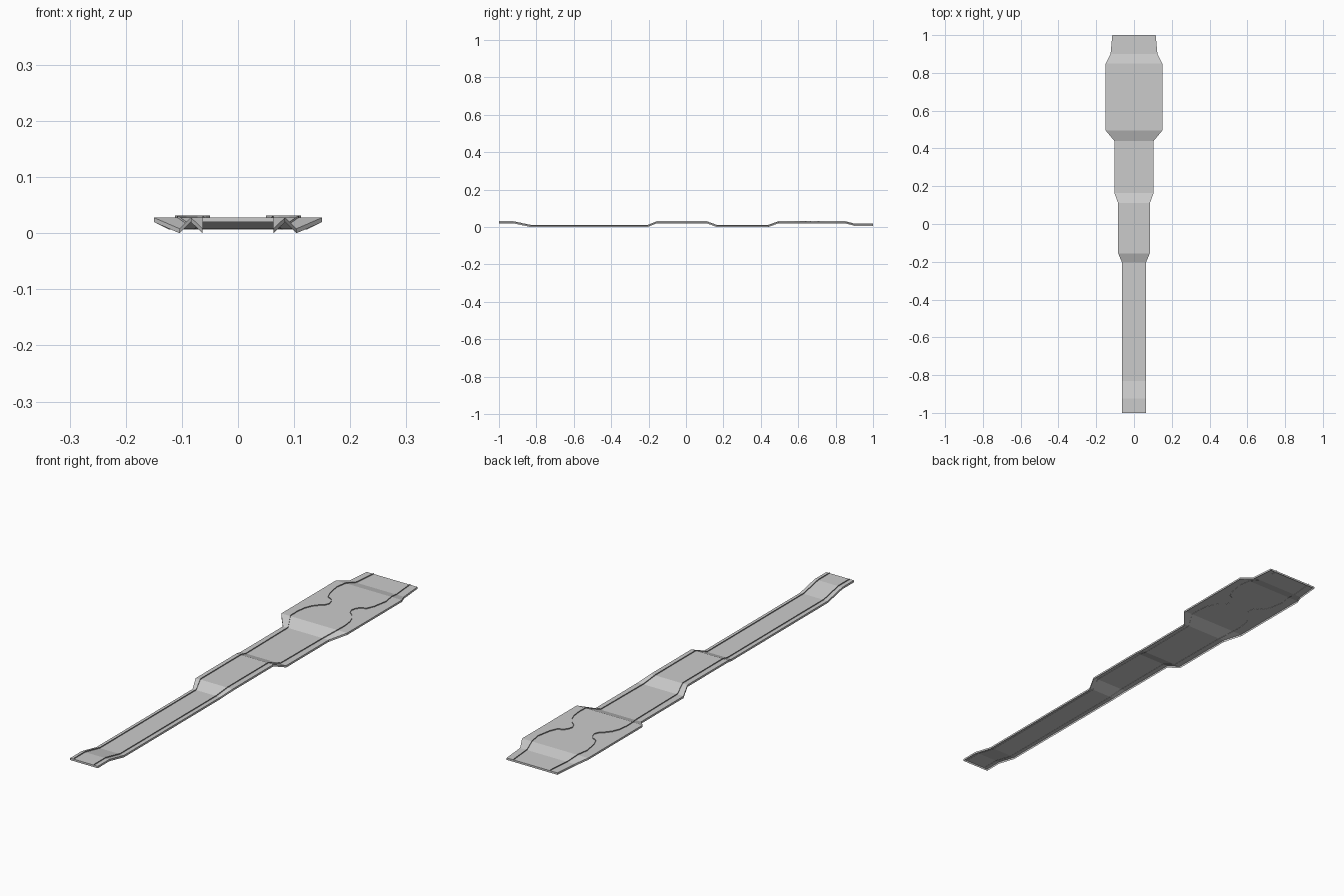
import bpy
import bmesh

cube = bpy.data.objects.get("Cube")
if cube:
    bpy.data.objects.remove(cube)

grey = bpy.data.materials.new("plain grey")
grey.use_nodes = True
grey.diffuse_color = (0.6, 0.6, 0.6, 1)
grey.node_tree.nodes["Principled BSDF"].inputs["Base Color"].default_value = (0.6, 0.6, 0.6, 1)

LOW, HIGH, DEPTH = 0.008, 0.028, 0.008

# Stations along the strip: y, half width, height of the sheet
OUTLINE = [
    (-1, .063, HIGH), (-.925, .063, HIGH), (-.83, .063, LOW), (-.205, .063, LOW),
    (-.155, .084, HIGH), (.11, .084, HIGH), (.165, .104, LOW), (.44, .104, LOW),
    (.495, .15, HIGH), (.85, .15, HIGH), (.9, .124, .015), (1, .115, .015),
]

# Half spacing of the raised seams: y, x
SEAM = [
    (-1, .046), (-.205, .046), (-.155, .062), (.11, .062), (.165, .077),
    (.44, .08), (.495, .108), (.54, .109), (.58, .104), (.61, .092),
    (.635, .072), (.645, .058), (.665, .05), (.685, .055), (.7, .066),
    (.71, .088), (.74, .101), (.8, .112), (.85, .104), (.9, .092), (1, .083),
]


def interpolate(points, y):
    for (y0, v0), (y1, v1) in zip(points, points[1:]):
        if y <= y1:
            return v0 + (v1 - v0) * (y - y0) / (y1 - y0)
    return points[-1][1]


def finish(name, bm):
    mesh = bpy.data.meshes.new(name)
    bm.to_mesh(mesh)
    bm.free()
    mesh.materials.append(grey)
    obj = bpy.data.objects.new(name, mesh)
    bpy.context.collection.objects.link(obj)
    return obj


def ribbon(bm, top, bottom):
    for i in range(len(top) - 1):
        bm.faces.new((top[i], bottom[i], bottom[i + 1], top[i + 1]))


# Stepped sheet with a thin skirt hanging from its whole edge
bm = bmesh.new()
left = [bm.verts.new((w, y, z)) for y, w, z in OUTLINE]
right = [bm.verts.new((-w, y, z)) for y, w, z in OUTLINE]
for i in range(len(OUTLINE) - 1):
    bm.faces.new((right[i], left[i], left[i + 1], right[i + 1]))
loop = right[::-1] + left
skirt = [bm.verts.new((v.co.x, v.co.y, v.co.z - DEPTH)) for v in loop]
ribbon(bm, loop + loop[:1], skirt + skirt[:1])
finish("stepped_strip", bm)

# Raised seams on both sides
heights = [(y, z) for y, w, z in OUTLINE]
stations = sorted({y for y, v in heights + SEAM})
for side, name in ((1, "left_seam"), (-1, "right_seam")):
    bm = bmesh.new()
    rows = []
    for offset in (.004, -.001):
        rows.append([bm.verts.new((side * interpolate(SEAM, y), y,
                                   interpolate(heights, y) + offset)) for y in stations])
    ribbon(bm, *(rows if side > 0 else rows[::-1]))
    finish(name, bm)
